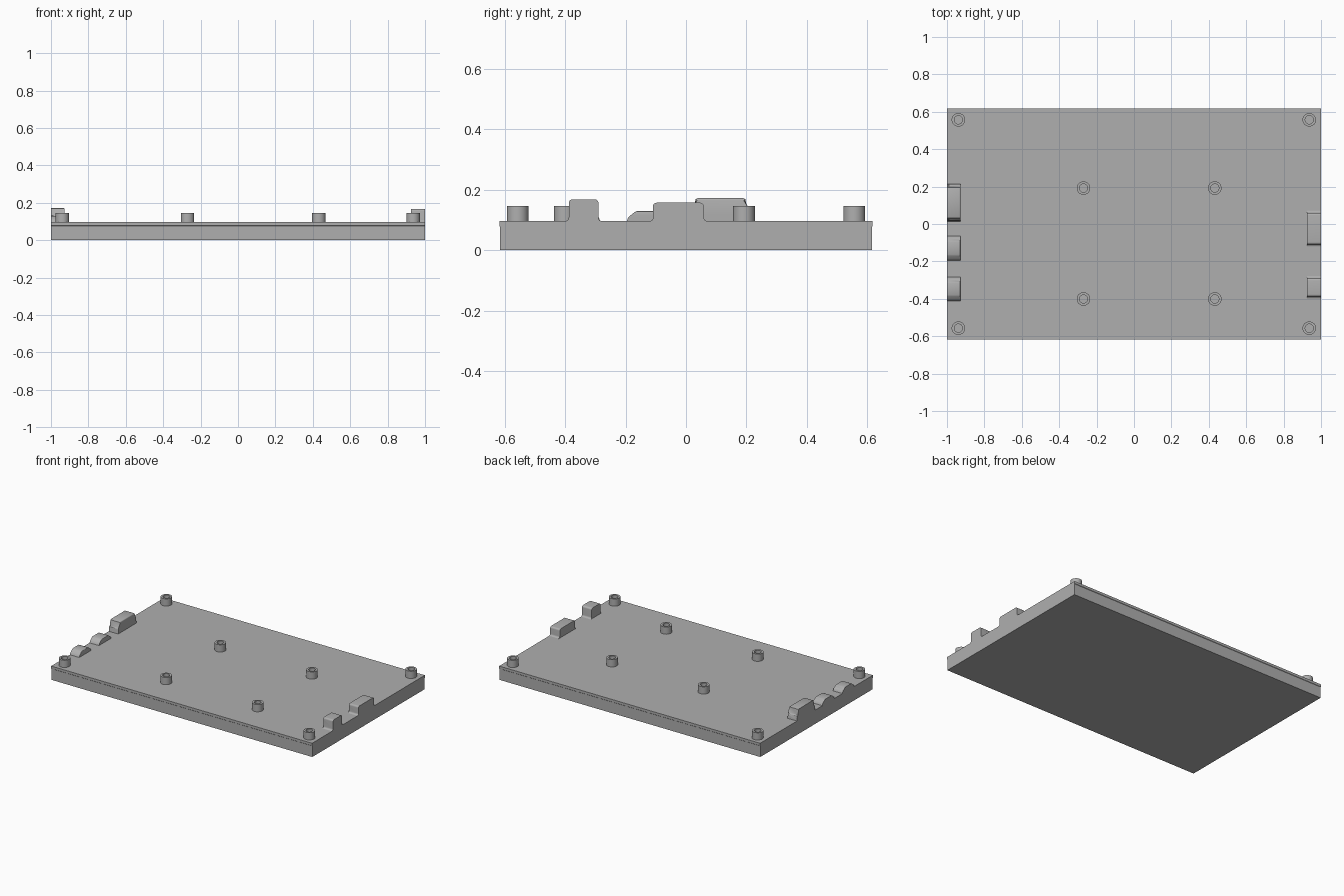
import bpy, bmesh, math

if "Cube" in bpy.data.objects:
    bpy.data.objects.remove(bpy.data.objects["Cube"])

TOP = 0.096      # upper surface of the tray
HALF_Y = 0.617

grey = bpy.data.materials.new("plain grey")
grey.diffuse_color = (0.43, 0.43, 0.43, 1)
grey.use_nodes = True
grey.node_tree.nodes["Principled BSDF"].inputs["Base Color"].default_value = grey.diffuse_color


def finish(name, bm, smooth=True):
    bmesh.ops.recalc_face_normals(bm, faces=bm.faces)
    mesh = bpy.data.meshes.new(name)
    bm.to_mesh(mesh)
    bm.free()
    mesh.materials.append(grey)
    obj = bpy.data.objects.new(name, mesh)
    bpy.context.collection.objects.link(obj)
    if smooth:
        bpy.ops.object.select_all(action='DESELECT')
        obj.select_set(True)
        bpy.context.view_layer.objects.active = obj
        bpy.ops.object.shade_smooth_by_angle(angle=math.radians(35))
    return obj


def extrude_x(name, profile, x0, x1, inner_bevel=0.0):
    """Extrude a (y, z) outline along x, softening the raised edges of the x0 end."""
    bm = bmesh.new()
    a = [bm.verts.new((x0, y, z)) for y, z in profile]
    b = [bm.verts.new((x1, y, z)) for y, z in profile]
    inner = bm.faces.new(a)
    bm.faces.new(b)
    n = len(profile)
    for i in range(n):
        j = (i + 1) % n
        bm.faces.new((a[i], a[j], b[j], b[i]))
    if inner_bevel:
        edges = [e for e in inner.edges
                 if min(v.co.z for v in e.verts) > TOP + 0.02]
        bmesh.ops.bevel(bm, geom=edges, offset=inner_bevel, segments=3,
                        profile=0.5, affect='EDGES', clamp_overlap=True)
    return finish(name, bm)


def arc(cy, cz, r, a0, a1, n=5):
    return [(cy + r * math.cos(math.radians(a0 + (a1 - a0) * i / n)),
             cz + r * math.sin(math.radians(a0 + (a1 - a0) * i / n)))
            for i in range(n + 1)]


def rounded_bump(y0, y1, top, r=0.012):
    """Outline with rounded shoulders and filleted feet."""
    return (arc(y0 - r, TOP + r, r, -90, 0) + arc(y0 + r, top - r, r, 180, 90)
            + arc(y1 - r, top - r, r, 90, 0) + arc(y1 + r, TOP + r, r, 180, 270))


def stepped_bump(y0, y1, step, slope, top):
    """Outline with low side walls and sloping shoulders."""
    return [(y0, TOP), (y0 + 0.005, step), (y0 + 0.011, step + 0.005),
            (y0 + slope, top - 0.003), (y0 + slope + 0.007, top),
            (y1 - slope - 0.007, top), (y1 - slope, top - 0.003),
            (y1 - 0.011, step + 0.005), (y1 - 0.005, step), (y1, TOP)]


# Tray slab, with a very slight lip along the front and back
lip = HALF_Y - 0.002
extrude_x("tray", [(-lip, 0), (lip, 0), (lip, 0.077), (HALF_Y, 0.079),
                   (HALF_Y, TOP), (-HALF_Y, TOP), (-HALF_Y, 0.079),
                   (-lip, 0.077)], -1, 1)

# Port covers on the right end
extrude_x("right_narrow_port", rounded_bump(-0.388, -0.29, 0.168), 0.926, 1, 0.008)
extrude_x("right_wide_port", rounded_bump(-0.109, 0.059, 0.157), 0.926, 1, 0.008)

# Port covers on the left end
extrude_x("left_large_port", stepped_bump(0.014, 0.214, 0.128, 0.018, 0.172),
          -0.928, -1, 0.006)
for name, y0, y1 in (("left_middle_port", -0.196, -0.064),
                     ("left_front_port", -0.412, -0.284)):
    extrude_x(name, stepped_bump(y0, y1, 0.109, 0.026, 0.129), -0.928, -1, 0.004)


# Hollow mounting posts
def post(name, x, y, radius=0.036, hole=0.022, height=0.146, n=32):
    bm = bmesh.new()
    rings = []
    for r, z in ((radius, TOP), (radius, height), (hole, height), (hole, TOP + 0.001)):
        rings.append([bm.verts.new((x + r * math.cos(2 * math.pi * i / n),
                                    y + r * math.sin(2 * math.pi * i / n), z))
                      for i in range(n)])
    for lo, hi in zip(rings, rings[1:]):
        for i in range(n):
            j = (i + 1) % n
            bm.faces.new((lo[i], lo[j], hi[j], hi[i]))
    bm.faces.new(rings[0])
    bm.faces.new(rings[-1])
    finish(name, bm)


for x in (-0.939, 0.937):
    for y in (-0.557, 0.557):
        post("corner_post", x, y)
for x in (-0.27, 0.432):
    for y in (-0.401, 0.192):
        post("inner_post", x, y)
